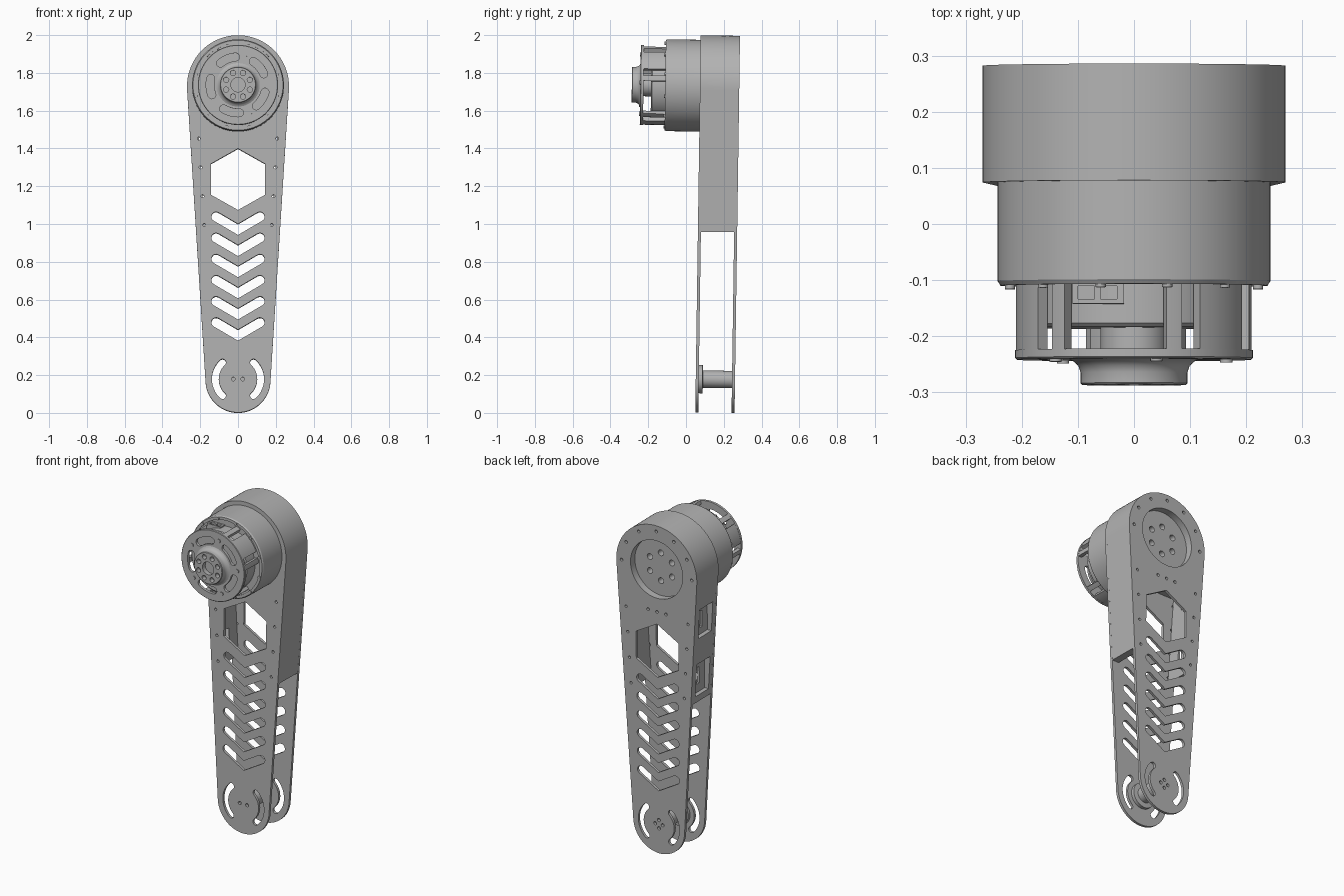
import bpy, bmesh
from math import sin, cos, pi, radians, asin
from mathutils import Matrix, Vector

if bpy.data.objects.get("Cube"):
    bpy.data.objects.remove(bpy.data.objects["Cube"])

grey = bpy.data.materials.new("machined grey")
grey.use_nodes = True
grey.diffuse_color = (0.45, 0.45, 0.45, 1)
grey.node_tree.nodes["Principled BSDF"].inputs["Base Color"].default_value = grey.diffuse_color

LEAN = Matrix.Rotation(-0.0145, 4, 'X')
TOP, TOP_R, LOW, LOW_R = 1.73, 0.27, 0.175, 0.172
HUB = 1.733
SLOPE = (TOP_R - LOW_R) / (TOP - LOW)
FRONT, BACK, SKIN = 0.049, 0.257, 0.016
parts = []


def finish(name, bm, keep=True):
    bmesh.ops.recalc_face_normals(bm, faces=bm.faces)
    me = bpy.data.meshes.new(name)
    bm.to_mesh(me)
    bm.free()
    me.materials.append(grey)
    ob = bpy.data.objects.new(name, me)
    bpy.context.collection.objects.link(ob)
    if keep:
        parts.append(ob)
    return ob


def add_prism(bm, pts, y0, y1):
    a = [bm.verts.new((x, y0, z)) for x, z in pts]
    b = [bm.verts.new((x, y1, z)) for x, z in pts]
    bm.faces.new(a)
    bm.faces.new(b[::-1])
    for i in range(len(a)):
        j = (i + 1) % len(a)
        bm.faces.new((a[i], b[i], b[j], a[j]))


def prisms(name, shapes, y0, y1, keep=True):
    bm = bmesh.new()
    for s in shapes:
        add_prism(bm, s, y0, y1)
    return finish(name, bm, keep)


def arc(cx, cz, r, a0, a1, n):
    return [(cx + r * cos(radians(a0 + (a1 - a0) * i / n)),
             cz + r * sin(radians(a0 + (a1 - a0) * i / n))) for i in range(n + 1)]


def disc(cx, cz, r, n=16):
    return arc(cx, cz, r, 0, 360, n)[:-1]


def ring(n, r, size, cz, start=0):
    return [disc(x, z, size) for x, z in arc(0, cz, r, start, start + 360, n)[:-1]]


def slot(path, w):
    """Round-ended slot of half width w along a path."""
    p = [Vector(q) for q in path]
    d = [(p[i + 1] - p[i]).normalized() for i in range(len(p) - 1)]
    d = [d[0]] + d + [d[-1]]
    left, right = [], []
    for i, q in enumerate(p):
        n0 = Vector((-d[i].y, d[i].x))
        n = (n0 + Vector((-d[i + 1].y, d[i + 1].x))).normalized()
        n *= w / n.dot(n0)
        left.append(q + n)
        right.append(q - n)

    def cap(q, n, t):
        return [q + n * w * cos(pi * k / 8) + t * w * sin(pi * k / 8) for k in range(1, 8)]
    n_end = Vector((-d[-1].y, d[-1].x))
    n_beg = Vector((d[0].y, -d[0].x))
    return [tuple(v) for v in left + cap(p[-1], n_end, d[-1]) + right[::-1] + cap(p[0], n_beg, -d[0])]


def lathe(name, profile, cz=HUB, n=64):
    """Solid of revolution about the motor axis from (radius, y) points."""
    bm = bmesh.new()
    rings = [[bm.verts.new((x, y, z)) for x, z in disc(0, cz, r, n)] for r, y in profile]
    bm.faces.new(rings[0])
    bm.faces.new(rings[-1][::-1])
    for a, b in zip(rings, rings[1:]):
        for i in range(n):
            j = (i + 1) % n
            bm.faces.new((a[i], b[i], b[j], a[j]))
    return finish(name, bm)


def box(name, lo, hi, keep=True):
    return prisms(name, [[(lo[0], lo[2]), (hi[0], lo[2]), (hi[0], hi[2]), (lo[0], hi[2])]], lo[1], hi[1], keep)


def cut(target, cutter):
    m = target.modifiers.new("cut", 'BOOLEAN')
    m.operation, m.solver, m.object = 'DIFFERENCE', 'EXACT', cutter
    bpy.context.view_layer.objects.active = target
    bpy.ops.object.modifier_apply(modifier=m.name)
    bpy.data.objects.remove(cutter)


def half(z):
    return TOP_R + SLOPE * (z - TOP)


# Leg plates: tapered outline with window, chevrons, arc slots and screw holes
tilt = asin(SLOPE) * 180 / pi
top_arc = arc(0, TOP, TOP_R, -tilt, 180 + tilt, 64)
outline = top_arc + arc(0, LOW, LOW_R, 180 + tilt, 360 - tilt, 40)
window = [(0, 1.40), (-0.142, 1.32), (-0.142, 1.155), (0, 1.075), (0.142, 1.155), (0.142, 1.32)]
holes = [window]
for i in range(6):
    z = 0.48 + 0.112 * i
    holes.append(slot([(-0.116, z), (0, z - 0.068), (0.116, z)], 0.025))
for mid in (0, 180):
    holes.append(slot(arc(0, 0.18, 0.12, mid - 47, mid + 47, 16), 0.018))
for s in (-1, 1):
    holes.append(disc(s * 0.025, 0.18, 0.01))
    for i in range(4):
        z = 0.995 + 0.153 * i
        holes.append(disc(s * (half(z) - 0.045), z, 0.008))
back_holes = holes + [disc(0, 0.18 + s * 0.025, 0.01) for s in (-1, 1)]
back_holes += [disc(x, 1.475, 0.009) for x in (-0.06, 0, 0.06)]
back_holes += [disc(x, z, 0.009) for x, z in arc(0, TOP, 0.235, 0, 180, 6)]
back_holes.append(disc(0, HUB, 0.175, 64))

front_plate = prisms("front_plate", [outline], FRONT, FRONT + SKIN)
cut(front_plate, prisms("cutter", holes, FRONT - 0.05, FRONT + 0.06, False))
back_plate = prisms("back_plate", [outline], BACK - SKIN, BACK)
cut(back_plate, prisms("cutter", back_holes, BACK - 0.06, BACK + 0.05, False))

# Housing between the plates: hollow below the motor, open at the bottom
base = 0.96
body = prisms("housing", [top_arc + [(-half(base), base), (half(base), base)]], FRONT + SKIN, BACK - SKIN)
wall = 0.045
cavity = [(-half(0.9) + wall, 0.9), (half(0.9) - wall, 0.9), (half(1.5) - wall, 1.5), (-half(1.5) + wall, 1.5)]
cut(body, prisms("cutter", [cavity], 0, 0.4, False))
cut(body, prisms("cutter", [disc(0, HUB, 0.175, 64)], 0.215, 0.4, False))
cut(body, prisms("cutter", ring(6, 0.085, 0.018, HUB, 30), 0.17, 0.4, False))

# Pockets with a slotted inner panel in one side wall
for z0, z1 in ((1.0, 1.2), (1.36, 1.54)):
    zm = (z0 + z1) / 2
    cut(body, box("cutter", (-0.4, 0.09, z0), (-half(zm) + 0.032, 0.215, z1), False))
    cut(body, box("cutter", (-0.4, 0.14, zm - 0.05), (-0.15, 0.165, zm + 0.05), False))

# Pivot boss joining the plates at the foot
lathe("pivot_boss", [(0.075, FRONT + SKIN), (0.075, 0.085), (0.046, 0.087), (0.046, BACK - SKIN)], 0.18, 40)

# Motor stator can with a stepped front rim
lathe("motor_can", [(0.243, FRONT + 0.004), (0.243, -0.127), (0.238, -0.135), (0.222, -0.135),
                    (0.222, -0.128), (0.18, -0.128)], n=96)
prisms("rim_screws", ring(12, 0.229, 0.009, HUB, 15), -0.141, -0.13)
lathe("motor_core", [(0.186, -0.12), (0.186, -0.204), (0.18, -0.21), (0.06, -0.21), (0.06, -0.252)])

# Rotor cage: broad and narrow struts, three-fold around the axis
struts = []
for turn in (0, 120, 240):
    for mid, spread in ((40, 16), (70, 4), (10, 4)):
        a, b = mid + turn - spread, mid + turn + spread
        struts.append(arc(0, HUB, 0.211, a, b, 8) + arc(0, HUB, 0.19, b, a, 8))
prisms("rotor_struts", struts, -0.252, -0.125)

# Rotor face with five curved vents
face = lathe("rotor_face", [(0.212, -0.25), (0.212, -0.264), (0.209, -0.267), (0.1, -0.267)])
vents = [slot(arc(0, HUB, 0.148, a - 17, a + 17, 10), 0.021) for a in range(40, 400, 72)]
cut(face, prisms("cutter", vents, -0.3, -0.2, False))
prisms("face_screws", ring(5, 0.165, 0.011, HUB, 4), -0.272, -0.26)

# Output hub with flared base, centre bore and bolt circle
hub = lathe("output_hub", [(0.122, -0.264), (0.108, -0.27), (0.099, -0.278), (0.095, -0.29),
                           (0.095, -0.309), (0.092, -0.312)])
cut(hub, prisms("cutter", [disc(0, HUB, 0.038, 32)] + ring(8, 0.068, 0.014, HUB, 22.5), -0.4, -0.285, False))

# Cable connector on top of the core
connector = box("connector", (-0.11, -0.17, HUB + 0.12), (-0.018, -0.125, HUB + 0.192))
sockets = prisms("cutter", [[(x, HUB + 0.18), (x + 0.03, HUB + 0.18), (x + 0.03, HUB + 0.3), (x, HUB + 0.3)]
                            for x in (-0.1, -0.06)], -0.162, -0.138, False)
cut(connector, sockets)

# Slight lean of the whole leg, then smooth shading with sharp edges
for ob in parts:
    ob.data.transform(LEAN)
    bpy.ops.object.select_all(action='DESELECT')
    ob.select_set(True)
    bpy.context.view_layer.objects.active = ob
    bpy.ops.object.shade_smooth_by_angle(angle=radians(30))
